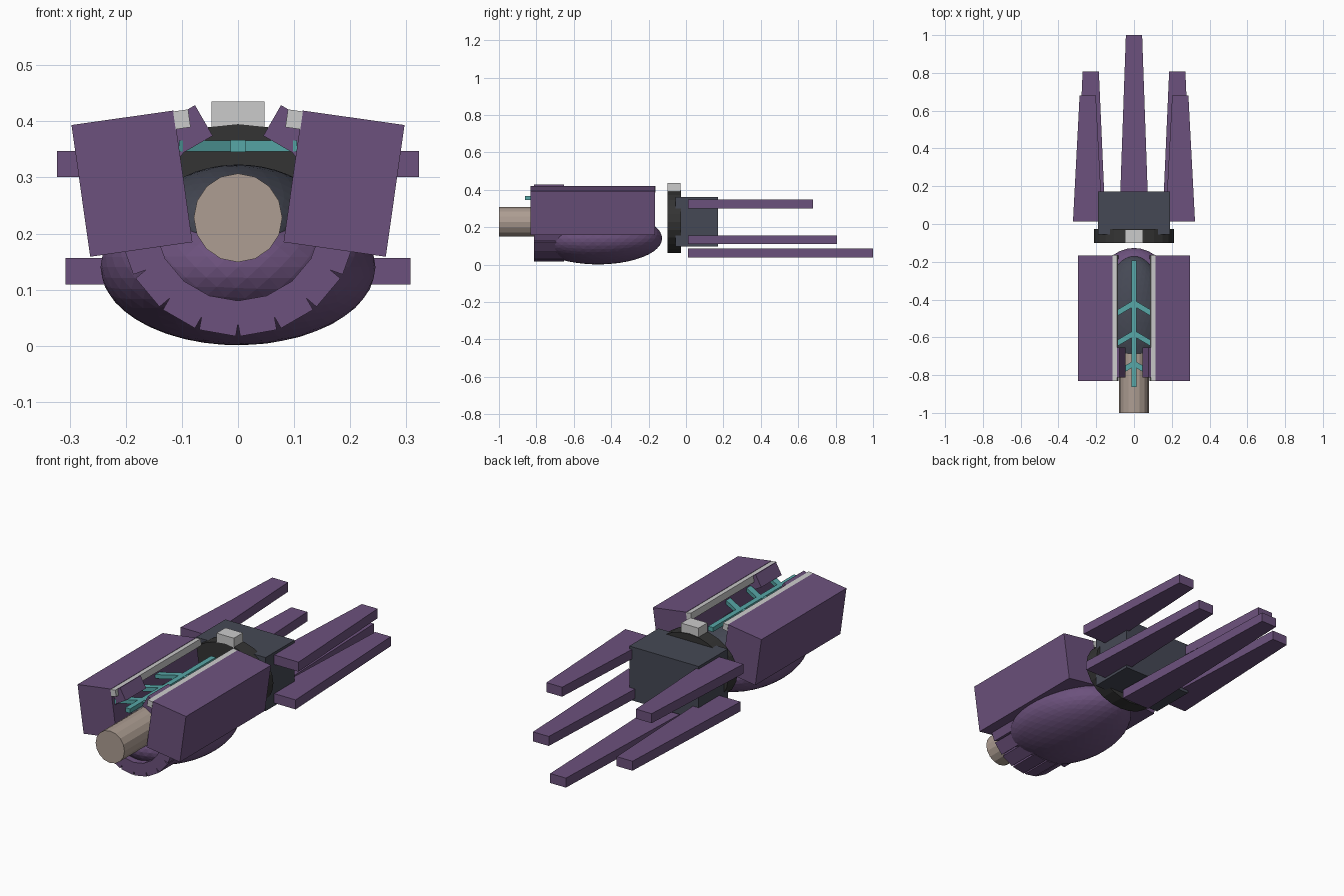
import bpy, bmesh, math
from mathutils import Matrix, Vector

if "Cube" in bpy.data.objects:
    bpy.data.objects.remove(bpy.data.objects["Cube"])


def material(name, rgb):
    m = bpy.data.materials.new(name)
    m.diffuse_color = (*rgb, 1)
    m.use_nodes = True
    m.node_tree.nodes["Principled BSDF"].inputs["Base Color"].default_value = m.diffuse_color
    return m


PURPLE = material("purple", (0.15, 0.083, 0.205))
BEIGE = material("beige", (0.42, 0.34, 0.29))
TEAL = material("teal", (0.095, 0.39, 0.39))
CHARCOAL = material("charcoal", (0.034, 0.034, 0.034))
SLATE = material("slate", (0.06, 0.066, 0.09))


def finish(name, bm, mat):
    bmesh.ops.recalc_face_normals(bm, faces=bm.faces)
    me = bpy.data.meshes.new(name)
    bm.to_mesh(me)
    bm.free()
    if mat:
        me.materials.append(mat)
    ob = bpy.data.objects.new(name, me)
    bpy.context.collection.objects.link(ob)
    return ob


def box(name, center, size, mat=None, tilt=0):
    bm = bmesh.new()
    m = (Matrix.Translation(center) @ Matrix.Rotation(tilt, 4, 'Y')
         @ Matrix.Diagonal((*size, 1)))
    bmesh.ops.create_cube(bm, size=1, matrix=m)
    return finish(name, bm, mat)


def prism(name, outline, z0, z1, mat):
    """Extrude a plan outline (x, y) from z0 to z1."""
    bm = bmesh.new()
    f = bm.faces.new([bm.verts.new((x, y, z0)) for x, y in outline])
    ext = bmesh.ops.extrude_face_region(bm, geom=[f])
    top = [v for v in ext['geom'] if isinstance(v, bmesh.types.BMVert)]
    bmesh.ops.translate(bm, verts=top, vec=(0, 0, z1 - z0))
    return finish(name, bm, mat)


def rod(name, y0, y1, z, rx, rz, sides, mat):
    """Cylinder along y with an elliptical section."""
    bm = bmesh.new()
    m = (Matrix.Translation((0, (y0 + y1) / 2, z)) @ Matrix.Diagonal((rx, y1 - y0, rz, 1))
         @ Matrix.Rotation(math.pi / 2, 4, 'X'))
    bmesh.ops.create_cone(bm, cap_ends=True, segments=sides, radius1=1, radius2=1,
                          depth=1, matrix=m)
    return finish(name, bm, mat)


def ellipsoid(name, center, radii, mat):
    bm = bmesh.new()
    m = Matrix.Translation(center) @ Matrix.Diagonal((*radii, 1))
    bmesh.ops.create_icosphere(bm, subdivisions=4, radius=1, matrix=m)
    return finish(name, bm, mat)


# Main body
ellipsoid("lower_shell", (0, -0.47, 0.14), (0.245, 0.343, 0.139), PURPLE)
ellipsoid("inner_core", (0, -0.48, 0.203), (0.17, 0.31, 0.12), SLATE)
rod("front_shaft", -1.0, -0.685, 0.228, 0.079, 0.079, 16, BEIGE)

# Side housings and their edge strips
tilt = math.radians(8.1)
for s, side in ((-1, "left"), (1, "right")):
    box(side + "_housing", (s * 0.189, -0.498, 0.289), (0.184, 0.665, 0.237), PURPLE, s * tilt)
    box(side + "_edge_strip", (s * 0.1, -0.498, 0.4035), (0.027, 0.668, 0.032), None, s * tilt)

# Collar of ribs around the shaft, open at the top
for i in range(16):
    a = math.radians(30 + 20 * i)
    r = 0.179
    box(f"collar_rib_{i + 1}", (r * math.sin(a), -0.733, 0.23 + r * math.cos(a)),
        (0.066, 0.16, 0.063), PURPLE, a)

# Teal spine with swept branches
box("spine", (0, -0.527, 0.356), (0.026, 0.67, 0.022), TEAL)
for i, y in enumerate((-0.402, -0.562, -0.722)):
    for s in (-1, 1):
        prism(f"spine_branch_{i + 1}", [(0, y), (s * 0.105, y - 0.062),
              (s * 0.105, y - 0.095), (0, y - 0.033)], 0.346, 0.366, TEAL)

# Wrist disc, top lug and palm block
rod("wrist_disc", -0.1, -0.026, 0.228, 0.212, 0.167, 24, CHARCOAL)
box("wrist_lug", (0, -0.065, 0.41), (0.095, 0.07, 0.05))
box("palm_block", (0, 0.058, 0.228), (0.38, 0.228, 0.265), SLATE)


# Tapered prongs
def prong(name, x, y1, z):
    prism(name, [(x - 0.078, 0.012), (x + 0.078, 0.012), (x + 0.043, y1), (x - 0.043, y1)],
          z - 0.0235, z + 0.0235, PURPLE)


prong("center_prong", 0, 1.0, 0.062)
for s, side in ((-1, "left"), (1, "right")):
    prong(side + "_lower_prong", s * 0.229, 0.807, 0.133)
    prong(side + "_upper_prong", s * 0.245, 0.68, 0.324)
